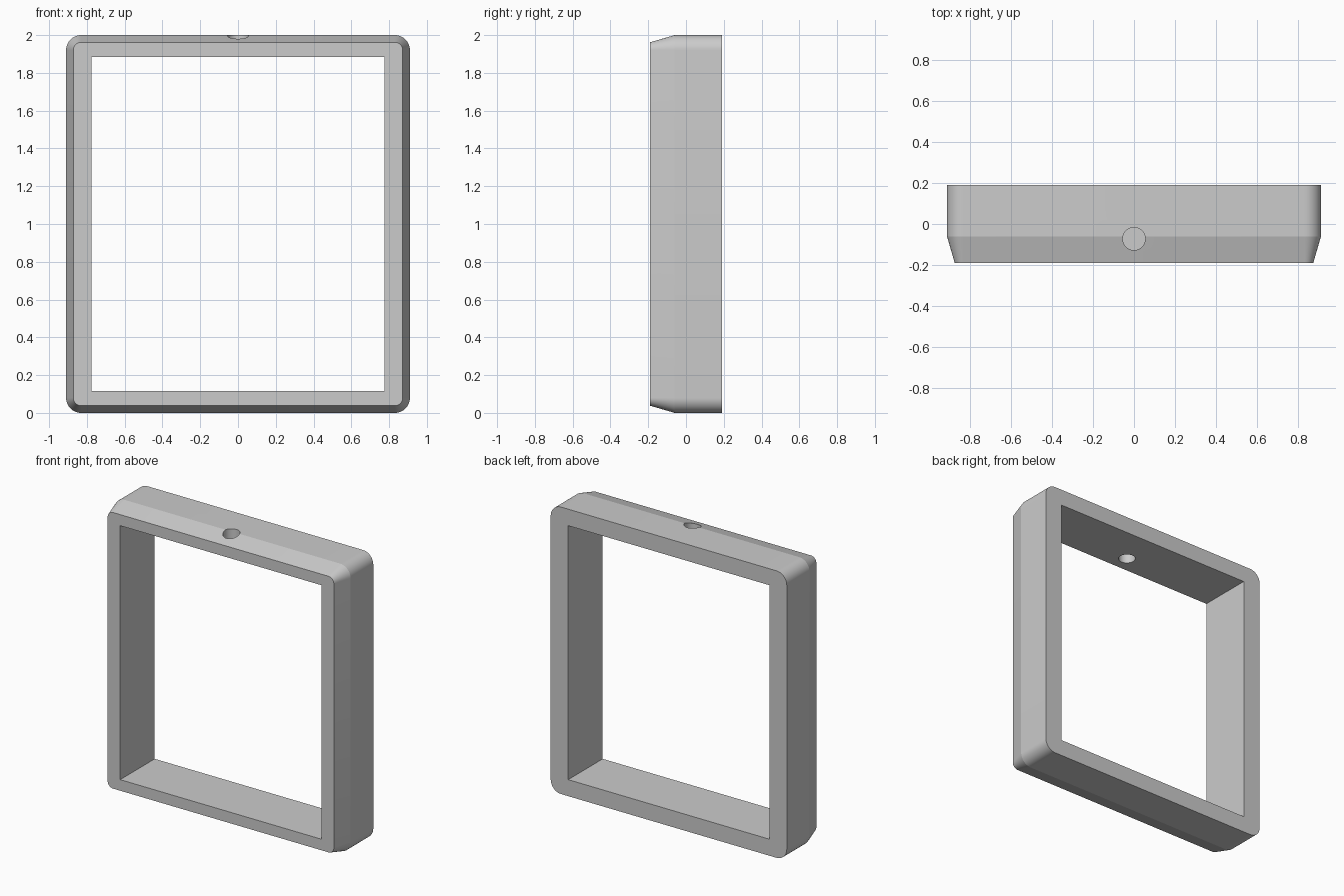
import bpy, bmesh
from math import pi, sin, cos, radians

cube = bpy.data.objects.get("Cube")
if cube:
    bpy.data.objects.remove(cube, do_unlink=True)

grey = bpy.data.materials.new("mid grey")
colour = (0.6, 0.6, 0.6, 1)
grey.diffuse_color = colour
grey.use_nodes = True
grey.node_tree.nodes["Principled BSDF"].inputs["Base Color"].default_value = colour

STEPS = 12          # segments per rounded corner
MID = 1.0           # height of the frame centre


def outline(half_w, half_h, radius):
    """Rounded rectangle in x and z; radius 0 repeats the sharp corners."""
    points = []
    for q, (sx, sz) in enumerate([(1, 1), (-1, 1), (-1, -1), (1, -1)]):
        for i in range(STEPS + 1):
            a = (q + i / STEPS) * pi / 2
            points.append((sx * (half_w - radius) + radius * cos(a),
                           MID + sz * (half_h - radius) + radius * sin(a)))
    return points


# Frame: loft closed loops around the section, from the front inner edge outward and back
sections = [(-0.19, 0.775, 0.885, 0), (-0.19, 0.872, 0.962, 0.042),
            (-0.06, 0.91, 1.0, 0.08), (0.19, 0.91, 1.0, 0.08), (0.19, 0.775, 0.885, 0)]
bm = bmesh.new()
loops = [[bm.verts.new((x, y, z)) for x, z in outline(w, h, r)] for y, w, h, r in sections]
count = len(loops[0])
for k, ring in enumerate(loops):
    following = loops[(k + 1) % len(loops)]
    for i in range(count):
        j = (i + 1) % count
        bm.faces.new((ring[i], ring[j], following[j], following[i]))
bmesh.ops.remove_doubles(bm, verts=bm.verts, dist=0.0001)
bmesh.ops.recalc_face_normals(bm, faces=bm.faces)
mesh = bpy.data.meshes.new("frame")
bm.to_mesh(mesh)
bm.free()
frame = bpy.data.objects.new("frame", mesh)
bpy.context.collection.objects.link(frame)
mesh.materials.append(grey)

# Round hole through the top bar
bpy.ops.mesh.primitive_cylinder_add(vertices=48, radius=0.055, depth=0.4, location=(0, -0.072, 1.94))
cutter = bpy.context.object
cutter.name = "hole_cutter"
cutter.data.materials.append(grey)
cut = frame.modifiers.new("hole", 'BOOLEAN')
cut.operation = 'DIFFERENCE'
cut.solver = 'EXACT'
cut.object = cutter
bpy.ops.object.select_all(action='DESELECT')
frame.select_set(True)
bpy.context.view_layer.objects.active = frame
bpy.ops.object.modifier_apply(modifier=cut.name)
bpy.data.objects.remove(cutter, do_unlink=True)

# Smooth corners and hole wall, crisp bevel line
bpy.ops.object.shade_smooth_by_angle(angle=radians(12))
